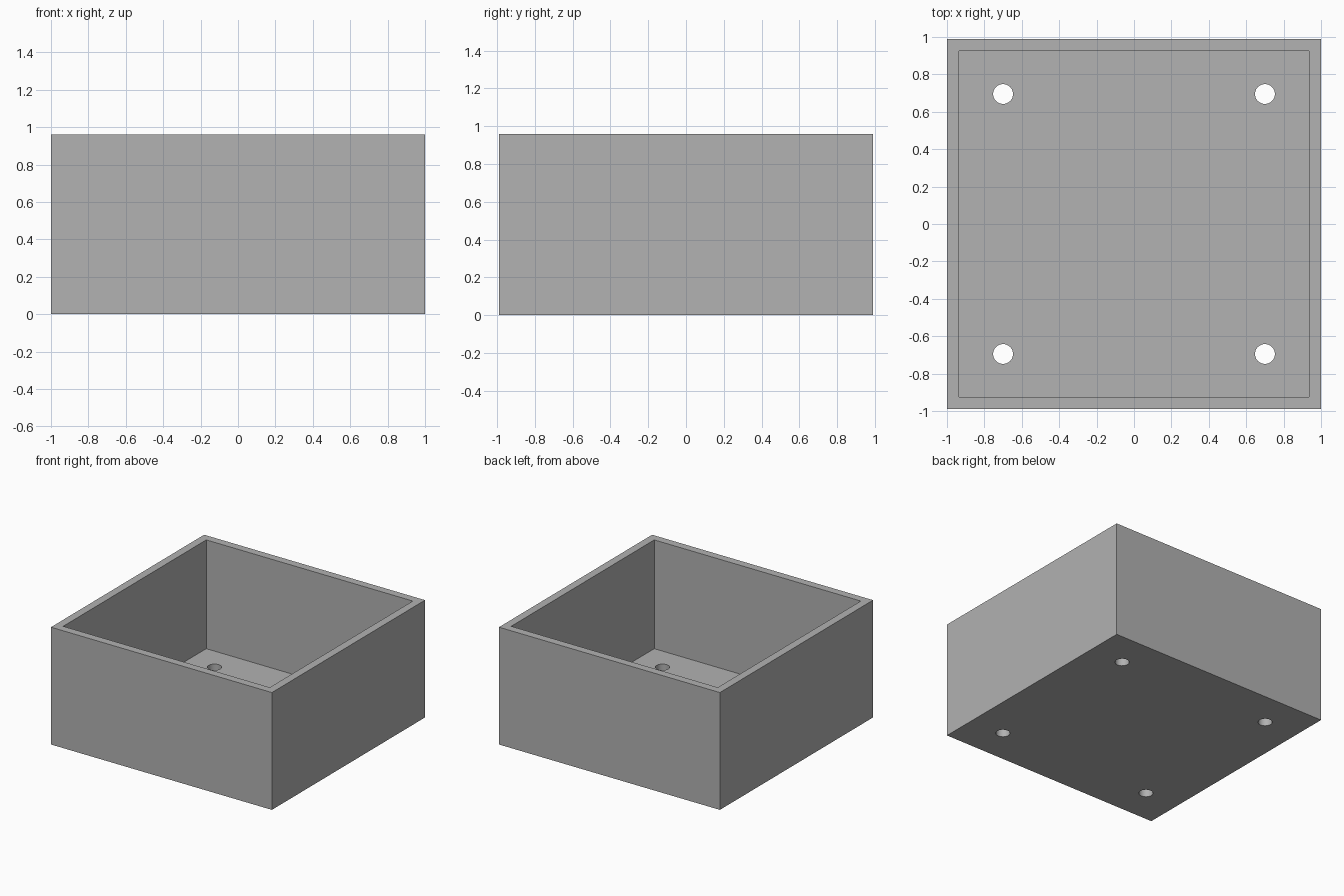
import bpy

if "Cube" in bpy.data.objects:
    bpy.data.objects.remove(bpy.data.objects["Cube"], do_unlink=True)

WIDTH, DEPTH, HEIGHT = 2.0, 1.98, 0.96
WALL, FLOOR = 0.065, 0.07
HOLE_X, HOLE_Y, HOLE_RADIUS = 0.70, 0.695, 0.053

grey = bpy.data.materials.new("mid grey")
grey.use_nodes = True
colour = (0.445, 0.445, 0.445, 1)
grey.diffuse_color = colour
grey.node_tree.nodes["Principled BSDF"].inputs["Base Color"].default_value = colour


def block(name, size, bottom):
    """Box centred in x and y, standing at the given height."""
    bpy.ops.mesh.primitive_cube_add(size=1, location=(0, 0, bottom + size[2] / 2))
    ob = bpy.context.object
    ob.name = name
    ob.scale = size
    bpy.ops.object.transform_apply(location=True, rotation=False, scale=True)
    ob.data.materials.append(grey)
    return ob


def cut(target, cutter):
    """Subtract the cutter from the target, then discard it."""
    cutter.hide_render = True
    mod = target.modifiers.new("cut", 'BOOLEAN')
    mod.operation = 'DIFFERENCE'
    mod.solver = 'EXACT'
    mod.object = cutter
    bpy.context.view_layer.objects.active = target
    bpy.ops.object.modifier_apply(modifier=mod.name)
    bpy.data.objects.remove(cutter, do_unlink=True)


# Open box: outer block minus the inner pocket
box = block("open_box", (WIDTH, DEPTH, HEIGHT), 0)
cut(box, block("pocket_cutter", (WIDTH - 2 * WALL, DEPTH - 2 * WALL, HEIGHT), FLOOR))

# Round screw holes through the floor, one near each corner
for sx in (-1, 1):
    for sy in (-1, 1):
        bpy.ops.mesh.primitive_cylinder_add(
            vertices=48, radius=HOLE_RADIUS, depth=FLOOR * 4,
            location=(sx * HOLE_X, sy * HOLE_Y, FLOOR / 2))
        hole = bpy.context.object
        hole.name = "hole_cutter"
        hole.data.materials.append(grey)
        cut(box, hole)

# Smooth hole walls, crisp box edges
bpy.ops.object.select_all(action='DESELECT')
box.select_set(True)
bpy.context.view_layer.objects.active = box
bpy.ops.object.shade_smooth_by_angle()
